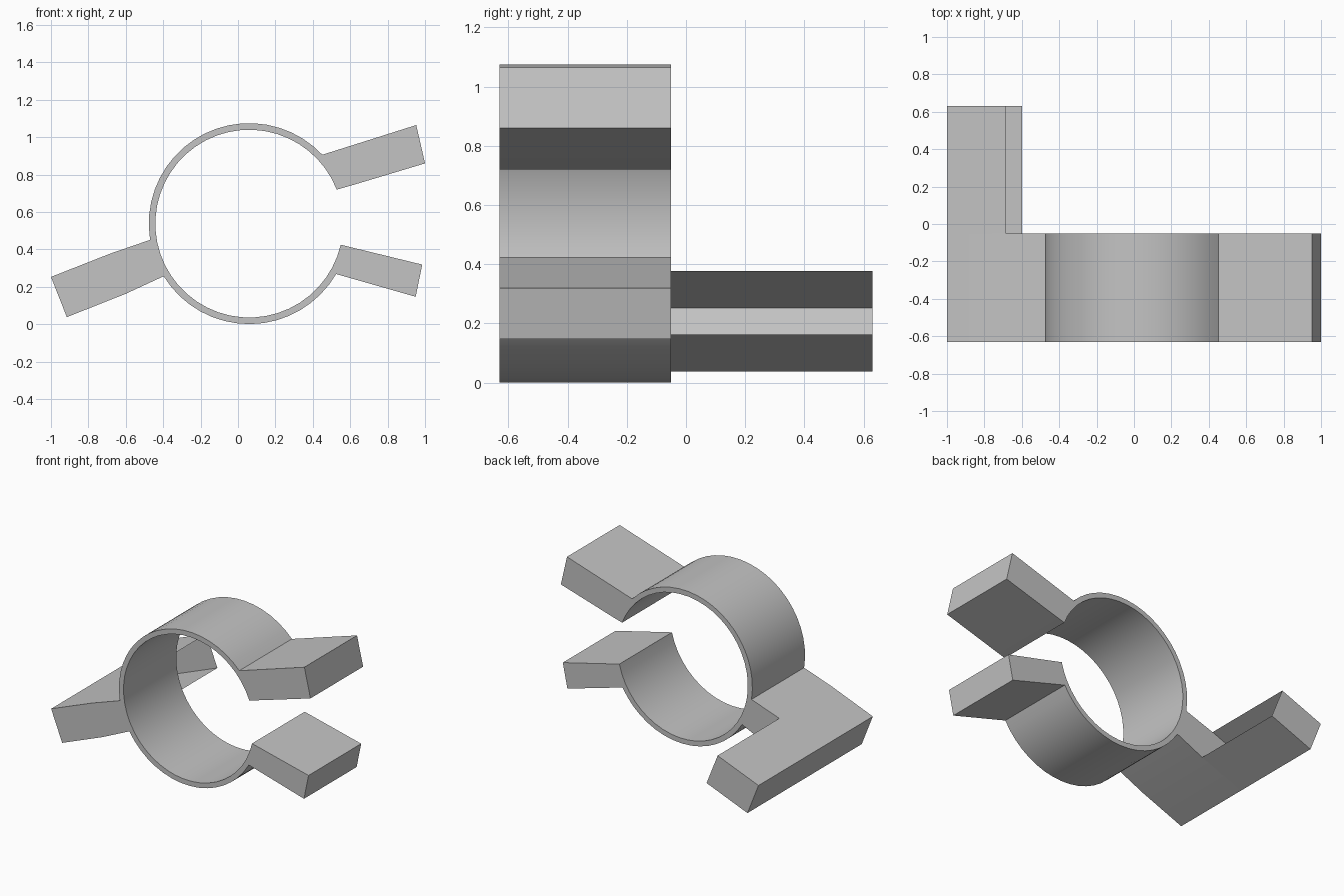
import bpy
import bmesh
from math import radians, cos, sin

cube = bpy.data.objects.get("Cube")
if cube:
    bpy.data.objects.remove(cube, do_unlink=True)

CX, CZ = 0.06, 0.538
OUTER, INNER = 0.537, 0.502
FRONT, BACK, TIP = -0.63, -0.05, 0.63


def arc(radius, start, end, steps):
    """Points on a circle about the ring axis, angles in degrees."""
    angles = [radians(start + (end - start) * i / steps) for i in range(steps + 1)]
    return [(CX + radius * cos(a), CZ + radius * sin(a)) for a in angles]


# Outline of the clamp: lugs, split ring and bent arm
upper_lug = [(0.61, 0.743), (1.0, 0.86), (0.953, 1.065)]
arm = [(-0.685, 0.377), (-1.0, 0.253), (-0.915, 0.038), (-0.6, 0.163)]
lower_lug = [(0.95, 0.147), (0.985, 0.319)]
outline = (upper_lug
           + arc(OUTER, 43.3, 189.3, 20) + arm
           + arc(OUTER, 211.6, 329.9, 16) + lower_lug
           + arc(INNER, 347, 21.2, 44))

bm = bmesh.new()
front = bm.faces.new([bm.verts.new((x, FRONT, z)) for x, z in outline])


def extrude(face, distance):
    """Push a face along y and return the moved face."""
    result = bmesh.ops.extrude_face_region(bm, geom=[face])["geom"]
    verts = [g for g in result if isinstance(g, bmesh.types.BMVert)]
    bmesh.ops.translate(bm, verts=verts, vec=(0, distance, 0))
    return next(g for g in result if isinstance(g, bmesh.types.BMFace))


def vert_at(face, point):
    return min(face.verts, key=lambda v: abs(v.co.x - point[0]) + abs(v.co.z - point[1]))


# Body thickness, with the front cap kept closed
front_copy = front.copy()
back = extrude(front, BACK - FRONT)
if not front.is_valid:
    front = front_copy
bmesh.ops.remove_doubles(bm, verts=bm.verts[:], dist=0.0001)

# Split off the arm end and pull it backwards as a channel open on its inner side
back = max((f for f in bm.faces if f.calc_center_median().y > BACK - 0.01),
           key=lambda f: len(f.verts))
bmesh.utils.face_split(back, vert_at(back, arm[0]), vert_at(back, arm[3]))
root = min((f for f in bm.faces if f.calc_center_median().y > BACK - 0.01),
           key=lambda f: len(f.verts))
extrude(root, TIP - BACK)
inner_side = max((f for f in bm.faces if f.calc_center_median().y > BACK + 0.1
                  and f.calc_center_median().y < TIP - 0.1),
                 key=lambda f: f.calc_center_median().x)
bmesh.ops.delete(bm, geom=[inner_side], context="FACES_ONLY")

bmesh.ops.recalc_face_normals(bm, faces=bm.faces[:])
mesh = bpy.data.meshes.new("clamp_bracket")
bm.to_mesh(mesh)
bm.free()
clamp = bpy.data.objects.new("clamp_bracket", mesh)
bpy.context.collection.objects.link(clamp)

# Plain grey finish
grey = bpy.data.materials.new("plain_grey")
grey.use_nodes = True
grey.diffuse_color = (0.55, 0.55, 0.55, 1)
grey.node_tree.nodes["Principled BSDF"].inputs["Base Color"].default_value = (0.55, 0.55, 0.55, 1)
mesh.materials.append(grey)

bpy.ops.object.select_all(action="DESELECT")
clamp.select_set(True)
bpy.context.view_layer.objects.active = clamp
bpy.ops.object.shade_smooth_by_angle(angle=radians(20))
